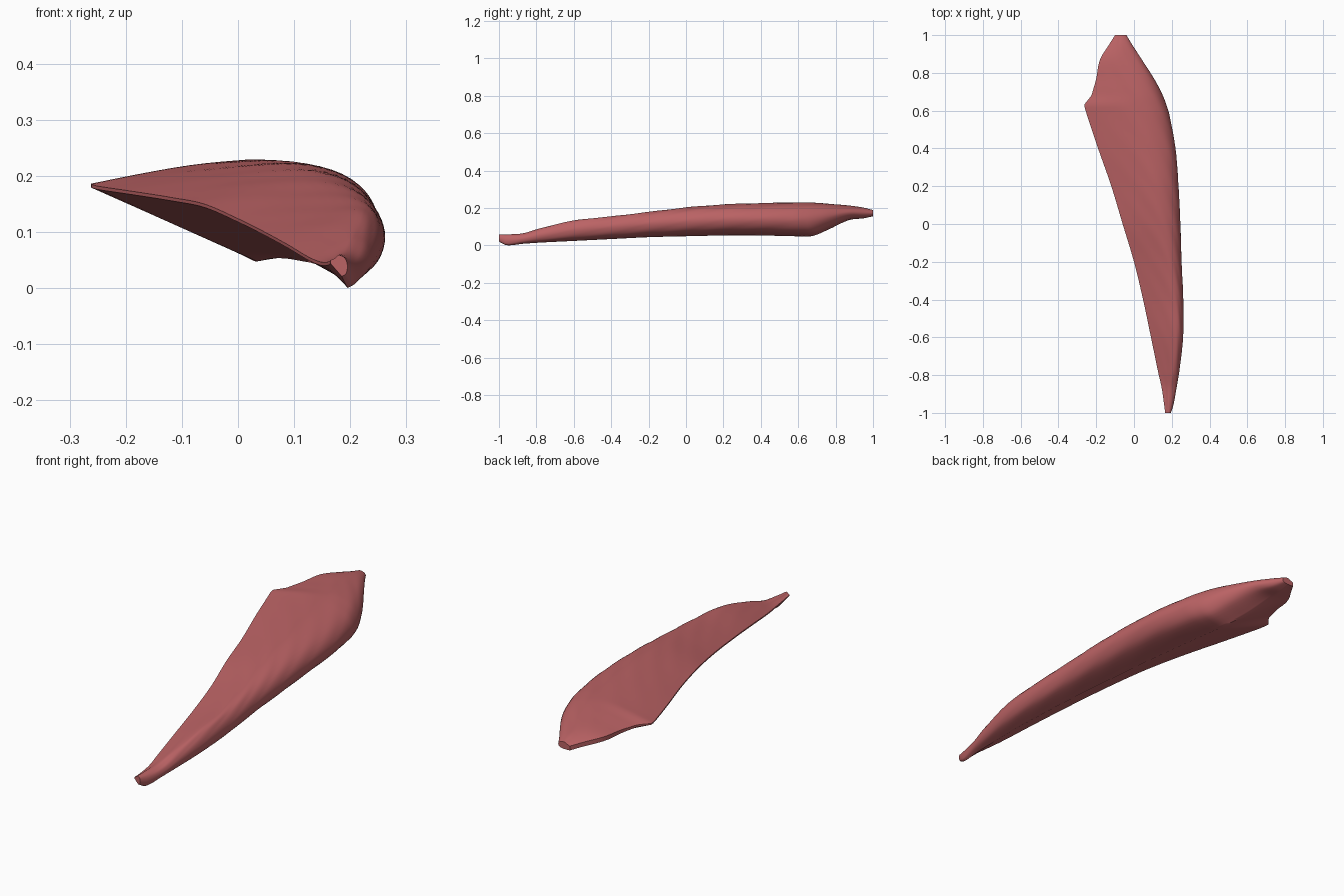
import bpy, bmesh, math

if "Cube" in bpy.data.objects:
    bpy.data.objects.remove(bpy.data.objects["Cube"])

# Stations along the muscle:
# y, left x, left z, crest x, crest z, right x, keel x, keel z
STATIONS = [
    (-1.00, 0.165, 0.048, 0.180, 0.060, 0.195, 0.185, 0.022),
    (-0.96, 0.160, 0.045, 0.182, 0.060, 0.208, 0.195, 0.002),
    (-0.87, 0.147, 0.045, 0.190, 0.066, 0.225, 0.195, 0.010),
    (-0.78, 0.127, 0.053, 0.205, 0.092, 0.240, 0.190, 0.016),
    (-0.60, 0.090, 0.075, 0.220, 0.134, 0.260, 0.180, 0.025),
    (-0.40, 0.048, 0.098, 0.212, 0.156, 0.261, 0.160, 0.035),
    (-0.20, 0.000, 0.122, 0.185, 0.180, 0.252, 0.135, 0.045),
    (0.00, -0.060, 0.148, 0.150, 0.204, 0.246, 0.110, 0.050),
    (0.20, -0.120, 0.160, 0.115, 0.220, 0.236, 0.085, 0.054),
    (0.40, -0.190, 0.171, 0.080, 0.227, 0.220, 0.060, 0.054),
    (0.58, -0.250, 0.180, 0.050, 0.230, 0.187, 0.040, 0.050),
    (0.63, -0.265, 0.184, 0.040, 0.230, 0.172, 0.033, 0.049),
    (0.68, -0.225, 0.186, 0.030, 0.229, 0.153, 0.025, 0.052),
    (0.76, -0.202, 0.188, 0.000, 0.224, 0.112, -0.020, 0.085),
    (0.87, -0.180, 0.189, -0.050, 0.214, 0.042, -0.065, 0.136),
    (0.95, -0.132, 0.182, -0.065, 0.203, -0.010, -0.070, 0.146),
    (1.00, -0.100, 0.175, -0.070, 0.190, -0.040, -0.070, 0.157),
]


def slope(i, k):
    a, b = STATIONS[max(i - 1, 0)], STATIONS[min(i + 1, len(STATIONS) - 1)]
    return (b[k] - a[k]) / (b[0] - a[0])


def sample(y):
    """Smoothly interpolated station values at y."""
    i = 0
    while i < len(STATIONS) - 2 and y > STATIONS[i + 1][0]:
        i += 1
    a, b = STATIONS[i], STATIONS[i + 1]
    h = b[0] - a[0]
    t = (y - a[0]) / h
    out = []
    for k in range(1, 8):
        m0, m1 = slope(i, k) * h, slope(i + 1, k) * h
        if k == 1 and 0.5 < y < 0.8:      # keep the corner on the left edge crisp
            m0 = m1 = b[k] - a[k]
        out.append((2*t**3 - 3*t**2 + 1) * a[k] + (t**3 - 2*t**2 + t) * m0
                   + (3*t**2 - 2*t**3) * b[k] + (t**3 - t**2) * m1)
    return out


def spline(pts, steps):
    """Catmull-Rom curve through 2D points."""
    p = [pts[0]] + pts + [pts[-1]]
    out = []
    for i in range(1, len(p) - 2):
        for s in range(steps):
            t = s / steps
            out.append(tuple(0.5 * (2*p[i][k] + (p[i+1][k] - p[i-1][k]) * t
                       + (2*p[i-1][k] - 5*p[i][k] + 4*p[i+1][k] - p[i+2][k]) * t*t
                       + (3*p[i][k] - p[i-1][k] - 3*p[i+1][k] + p[i+2][k]) * t**3)
                       for k in (0, 1)))
    return out + [pts[-1]]


def section(y):
    """Wedge profile: thin left edge, domed top, rounded right wall, keel below."""
    xl, zl, xc, zc, xr, xk, zk = sample(y)
    zr = 0.5 * (zc + zk)
    thick = 0.003 + 0.014 * max(0, min(1, (y - 0.63) / 0.2))
    upper = spline([
        (xl, zl + 0.003),
        (0.5 * (xl + xc), 0.5 * (zl + zc) + 0.03 * (xc - xl)),
        (xc, zc),
        (xc + 0.72 * (xr - xc), zr + 0.7 * (zc - zr)),
        (xr, zr),
        (xr - 0.25 * (xr - xk), zk + 0.14 * (zc - zk)),
        (xk, zk)], 6)
    low = (xl, zl - thick)
    under = [(xk + (low[0] - xk) * t / 6, zk + (low[1] - zk) * t / 6) for t in range(1, 7)]
    # slanting fibre ripples that fade at the crest and the keel
    n = len(upper) - 1
    pts = []
    for j, (x, z) in enumerate(upper):
        fade = math.sin(math.pi * j / n) * (1 - abs(y)) ** 0.5
        r = 0.0012 * fade * math.sin(30 * y + 1.1 * j)
        pts.append((x - abs(r) * 0.5, z + r))
    return pts + under


# Muscle body: profiles lofted from the narrow tip to the broad end
ROWS = 120
bm = bmesh.new()
rings = []
for r in range(ROWS + 1):
    y = -1 + 2 * r / ROWS
    rings.append([bm.verts.new((x, y, z)) for x, z in section(y)])
count = len(rings[0])
for a, b in zip(rings, rings[1:]):
    for j in range(count):
        k = (j + 1) % count
        bm.faces.new((a[j], a[k], b[k], b[j]))
bm.faces.new(rings[0])
bm.faces.new(rings[-1])
bmesh.ops.recalc_face_normals(bm, faces=bm.faces)
lowest = min(v.co.z for v in bm.verts)
bmesh.ops.translate(bm, vec=(0, 0, -lowest), verts=bm.verts)

mesh = bpy.data.meshes.new("muscle_body")
bm.to_mesh(mesh)
bm.free()
body = bpy.data.objects.new("muscle_body", mesh)
bpy.context.collection.objects.link(body)

# Single muscle-red colour
red = bpy.data.materials.new("muscle red")
red.diffuse_color = (0.50, 0.125, 0.13, 1)
red.use_nodes = True
red.node_tree.nodes["Principled BSDF"].inputs["Base Color"].default_value = red.diffuse_color
mesh.materials.append(red)

bpy.context.view_layer.objects.active = body
body.select_set(True)
bpy.ops.object.shade_smooth_by_angle(angle=math.radians(40))
